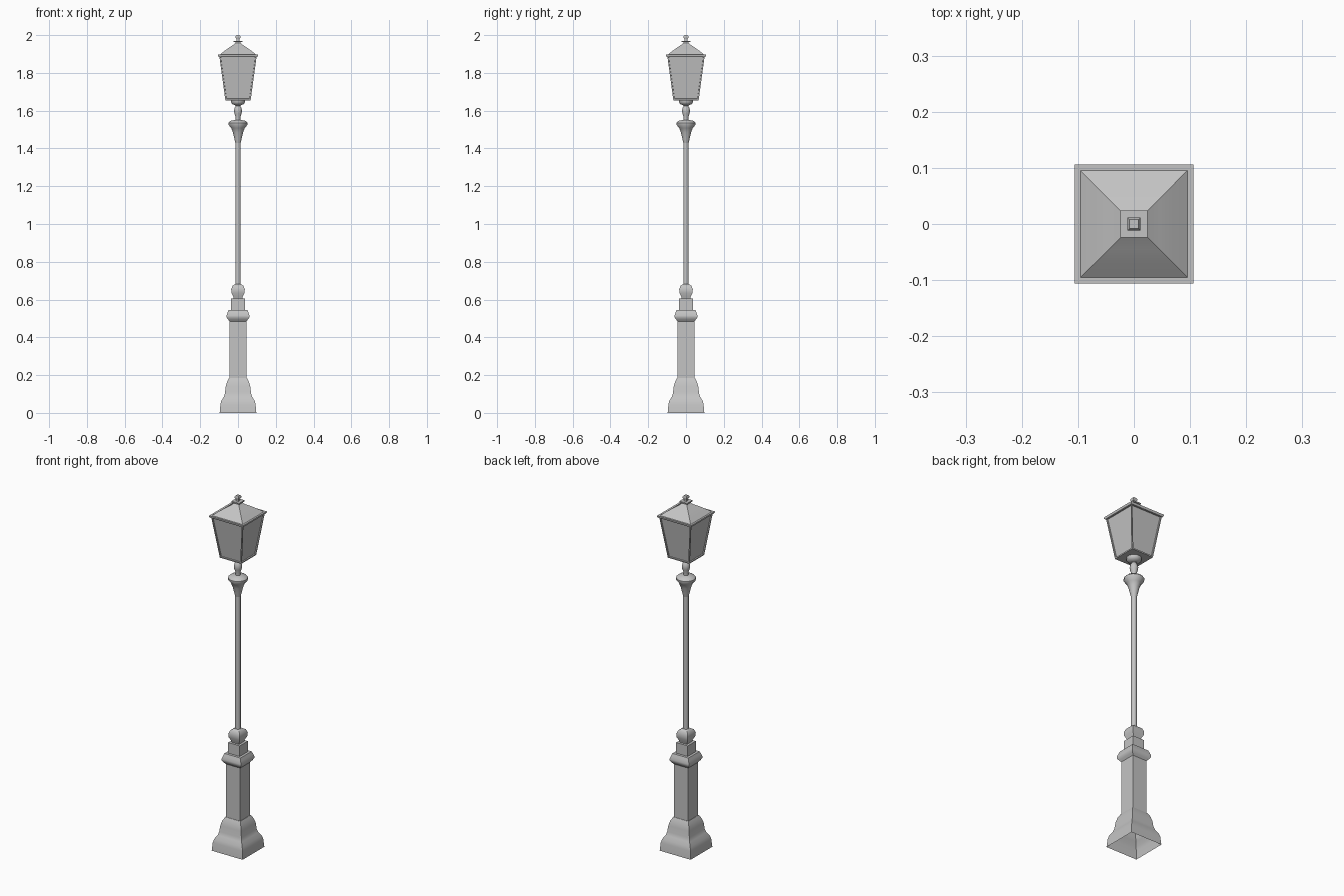
import bpy
import bmesh
import math

cube = bpy.data.objects.get("Cube")
if cube:
    bpy.data.objects.remove(cube, do_unlink=True)

# One painted-metal colour
grey = bpy.data.materials.new("grey_metal")
grey.use_nodes = True
colour = (0.55, 0.55, 0.55, 1)
grey.diffuse_color = colour
grey.node_tree.nodes["Principled BSDF"].inputs["Base Color"].default_value = colour


def loft(name, profile, sides, cap_bottom=True, angle=40, pane_frame=0):
    """Stack rings of (half width, height); four sides gives a square section."""
    bm = bmesh.new()
    grow = 1 / math.cos(math.pi / sides)
    rings = []
    for half, z in profile:
        ring = []
        for i in range(sides):
            a = 2 * math.pi * (i + 0.5) / sides
            ring.append(bm.verts.new((half * grow * math.cos(a), half * grow * math.sin(a), z)))
        rings.append(ring)
    walls = []
    for low, high in zip(rings, rings[1:]):
        for i in range(sides):
            j = (i + 1) % sides
            walls.append(bm.faces.new((low[i], low[j], high[j], high[i])))
    if cap_bottom:
        bm.faces.new(rings[0][::-1])
    bm.faces.new(rings[-1])
    bm.normal_update()
    if pane_frame:
        # Frame border first, then the pane sunk behind it
        bmesh.ops.inset_individual(bm, faces=walls, thickness=pane_frame)
        bmesh.ops.inset_individual(bm, faces=walls, thickness=0.001, depth=-0.006)
    mesh = bpy.data.meshes.new(name)
    bm.to_mesh(mesh)
    bm.free()
    mesh.materials.append(grey)
    obj = bpy.data.objects.new(name, mesh)
    bpy.context.collection.objects.link(obj)
    bpy.ops.object.select_all(action="DESELECT")
    obj.select_set(True)
    bpy.context.view_layer.objects.active = obj
    bpy.ops.object.shade_smooth_by_angle(angle=math.radians(angle))
    return obj


# Square pedestal, hollow underneath
loft("pedestal_foot", [(0.097, 0), (0.093, 0.045), (0.088, 0.065), (0.075, 0.085),
                       (0.069, 0.105), (0.065, 0.14), (0.058, 0.165), (0.047, 0.185)],
     4, cap_bottom=False)
loft("pedestal_shaft", [(0.045, 0.18), (0.045, 0.49)], 4)
loft("pedestal_collar", [(0.045, 0.485), (0.053, 0.495), (0.061, 0.507),
                         (0.061, 0.515), (0.056, 0.53), (0.05, 0.545)], 4)
loft("pedestal_block", [(0.036, 0.54), (0.036, 0.605)], 4)
loft("pedestal_knob", [(0.022, 0.6), (0.024, 0.613), (0.035, 0.635), (0.036, 0.655),
                       (0.029, 0.673), (0.014, 0.682)], 4)

# Round pole with flared cup and neck
loft("pole", [(0.014, 0.67), (0.014, 1.44)], 12)
loft("pole_cup", [(0.014, 1.43), (0.02, 1.455), (0.027, 1.485), (0.036, 1.508),
                  (0.05, 1.525), (0.05, 1.536), (0.04, 1.546), (0.012, 1.552)], 12)
loft("lantern_neck", [(0.013, 1.545), (0.012, 1.565), (0.019, 1.585), (0.021, 1.6),
                      (0.018, 1.615), (0.012, 1.625), (0.014, 1.635)], 12)
loft("lantern_dish", [(0.013, 1.628), (0.03, 1.634), (0.037, 1.645), (0.037, 1.66)], 12)

# Tapered square lantern with sunken panes
loft("lantern_body", [(0.067, 1.655), (0.099, 1.89)], 4, pane_frame=0.009)
loft("lantern_rim", [(0.102, 1.885), (0.106, 1.89), (0.106, 1.897)], 4)
loft("lantern_roof", [(0.097, 1.896), (0.072, 1.916), (0.046, 1.935), (0.024, 1.949),
                      (0.016, 1.958)], 4)

# Finial
loft("finial_neck", [(0.012, 1.95), (0.012, 1.97)], 4)
loft("finial_plate", [(0.024, 1.963), (0.024, 1.97)], 4)
loft("finial_stem", [(0.008, 1.968), (0.008, 1.984)], 4)
loft("finial_tip", [(0.009, 1.981), (0.012, 1.986), (0.012, 1.994), (0.008, 2.0)], 4)
